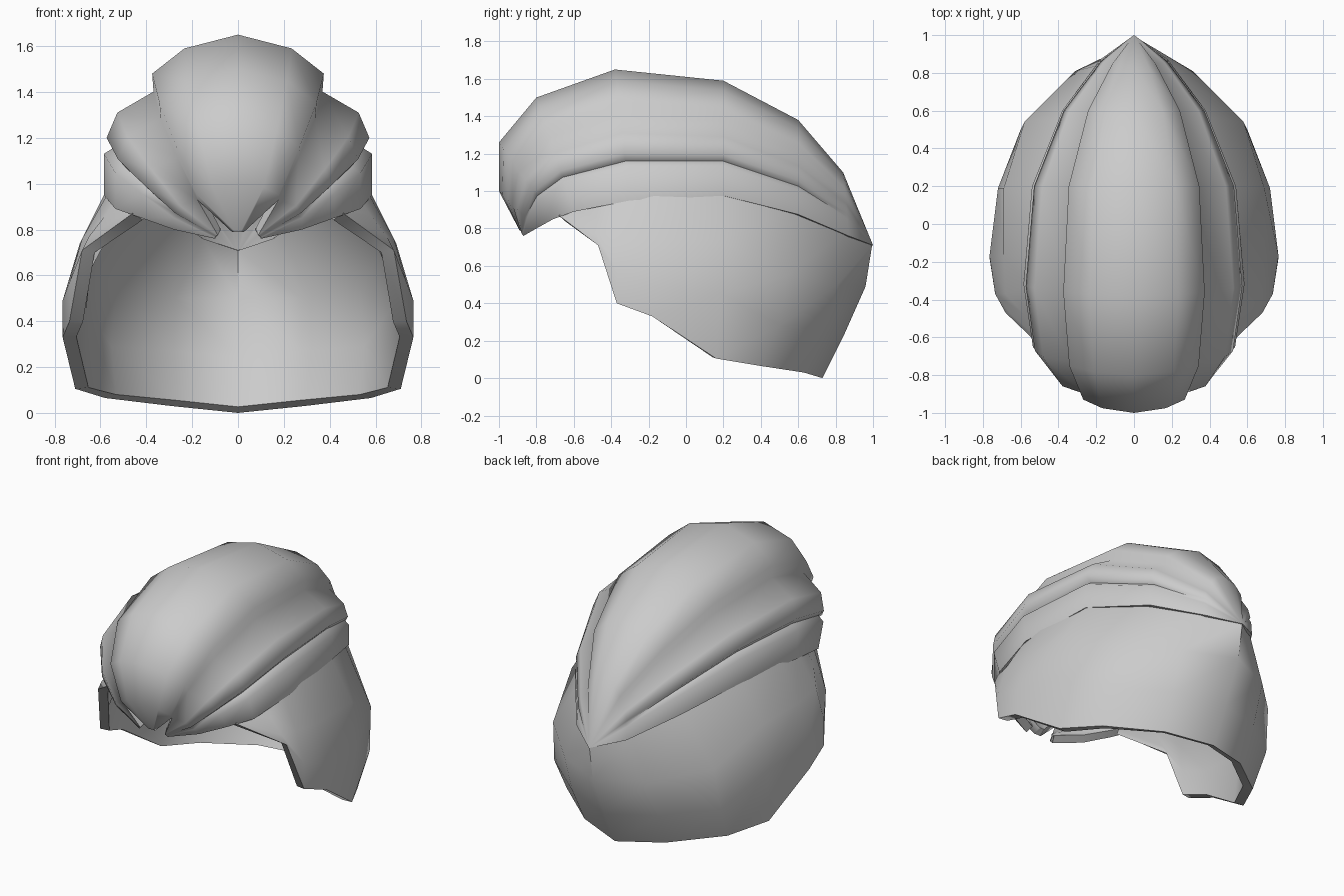
import bpy, bmesh, math

if "Cube" in bpy.data.objects:
    bpy.data.objects.remove(bpy.data.objects["Cube"])

grey = bpy.data.materials.new("soft_grey")
grey.diffuse_color = (0.6, 0.6, 0.6, 1)
grey.use_nodes = True
grey.node_tree.nodes["Principled BSDF"].inputs["Base Color"].default_value = grey.diffuse_color


def make(name, bm, angle, thickness):
    me = bpy.data.meshes.new(name)
    bm.to_mesh(me)
    bm.free()
    me.materials.append(grey)
    ob = bpy.data.objects.new(name, me)
    bpy.context.collection.objects.link(ob)
    bpy.ops.object.select_all(action='DESELECT')
    bpy.context.view_layer.objects.active = ob
    ob.select_set(True)
    solid = ob.modifiers.new("thickness", 'SOLIDIFY')
    solid.thickness = thickness
    solid.offset = -1
    bpy.ops.object.modifier_apply(modifier=solid.name)
    bpy.ops.object.shade_smooth_by_angle(angle=math.radians(angle))
    return ob


# Lower shell: columns from the back centre to the front edge, each top to bottom
columns = [
    [(0, .995, .71), (0, .96, .49), (0, .84, .22), (0, .73, 0)],
    [(.19, .84, .77), (.31, .81, .50), (.31, .73, .25), (.29, .63, .03)],
    [(.36, .57, .90), (.58, .54, .55), (.60, .50, .28), (.58, .40, .065)],
    [(.52, .20, 1.0), (.69, .19, .74), (.72, .19, .45), (.71, .16, .105)],
    [(.56, -.17, 1.0), (.69, -.17, .74), (.765, -.17, .49), (.765, -.18, .33)],
    [(.555, -.34, .98), (.68, -.37, .76), (.735, -.37, .57), (.735, -.37, .40)],
    [(.52, -.47, .95), (.58, -.48, .86), (.65, -.48, .77), (.68, -.47, .71)],
    [(.42, -.62, .92), (.44, -.64, .90), (.45, -.66, .885), (.46, -.68, .87)],
]
left = [[(-x, y, z) for x, y, z in c] for c in columns[:0:-1]]
bm = bmesh.new()
grid = [[bm.verts.new(p) for p in c] for c in left + columns]
for a, b in zip(grid, grid[1:]):
    for j in range(3):
        bm.faces.new((a[j], b[j], b[j + 1], a[j + 1]))
make("lower_shell", bm, 60, .06)

# Folded crown: one lobed cross-section swept from the back point to the front tip
section = [(0, 1), (.40, .914), (.64, .757), (.63, .645),
           (.90, .514), (.98, .357), (.92, .30), (1, .257), (1, 0)]
# the tip narrows the middle fold to a point
tip = [(0, 1), (.12, .98), (.25, .95), (.5, .9),
       (.88, .5), (.95, .4), (.97, .3), (1, .2), (1, 0)]
# top y, top z, bottom y, bottom z, half width
stations = [
    (.84, 1.10, .87, .76, .18), (.60, 1.38, .60, .875, .38),
    (.20, 1.59, .20, .975, .54), (-.38, 1.65, -.30, .95, .585),
    (-.80, 1.50, -.60, .89, .535), (-1.0, 1.26, -.71, .85, .42),
    (-1.0, 1.00, -.80, .80, .28), (-.89, .79, -.87, .76, .10),
]
bm = bmesh.new()
rings = []
for k, (ty, tz, by, bz, w) in enumerate(stations):
    half = [(u * w, by + (ty - by) * v, bz + (tz - bz) * v)
            for u, v in (tip if k == 7 else section)]
    ring = [(-x, y, z) for x, y, z in half[:0:-1]] + half
    rings.append([bm.verts.new(p) for p in ring])
knot = bm.verts.new((0, 1, .71))
for i in range(16):
    j = i + 1
    bm.faces.new((knot, rings[0][i], rings[0][j]))
    for k, (a, b) in enumerate(zip(rings, rings[1:])):
        if k == 6 and i in (4, 10):        # open slits beside the middle fold
            bm.faces.new((a[i], b[i], a[j]))
        elif k == 6 and i in (5, 11):
            bm.faces.new((a[i], b[j], a[j]))
        else:
            bm.faces.new((a[i], b[i], b[j], a[j]))
bmesh.ops.delete(bm, geom=[v for v in bm.verts if not v.link_faces], context='VERTS')
make("folded_crown", bm, 75, .05)
